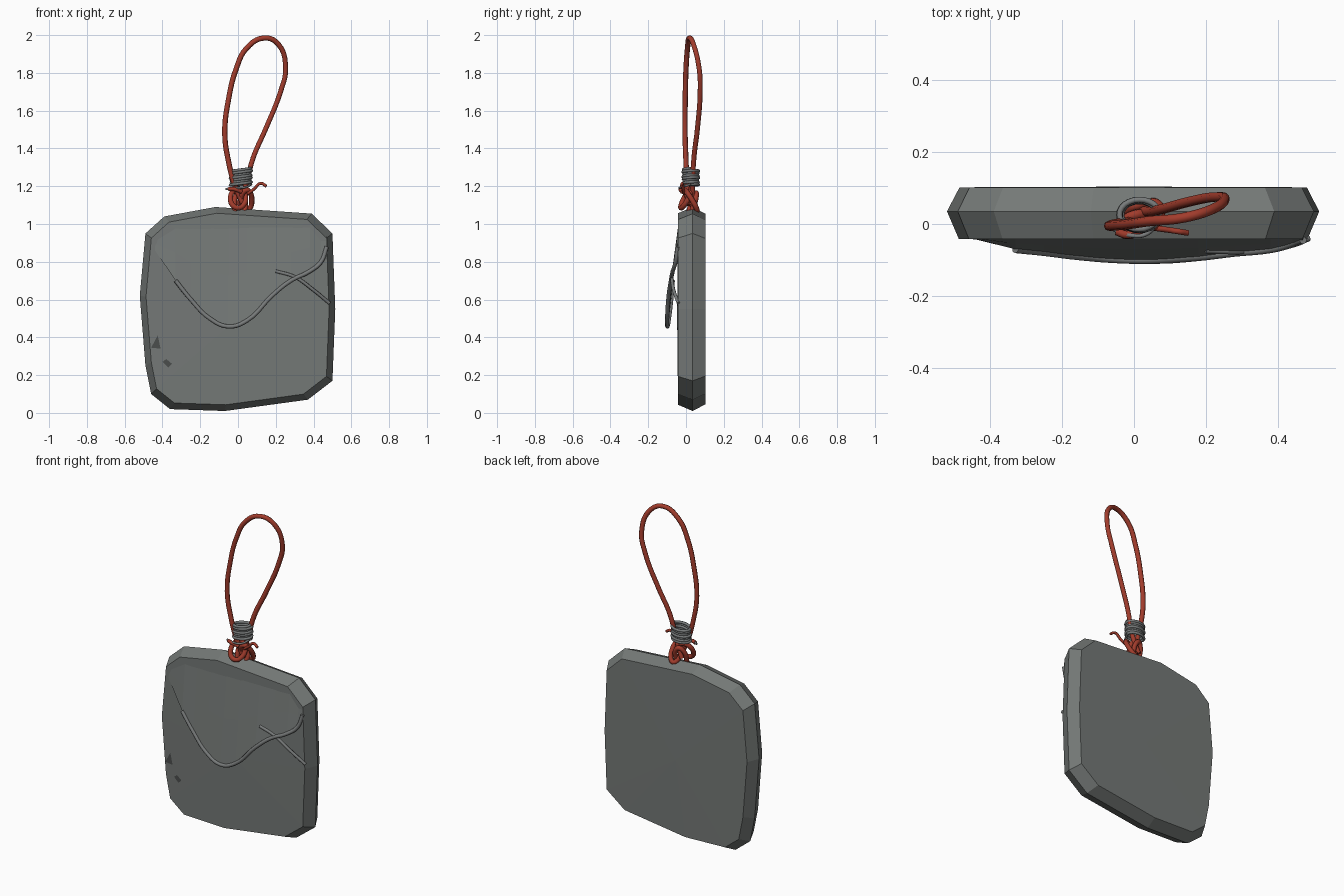
import bpy, bmesh, math
from mathutils import Vector

if "Cube" in bpy.data.objects:
    bpy.data.objects.remove(bpy.data.objects["Cube"])


def material(name, rgb):
    m = bpy.data.materials.new(name)
    m.use_nodes = True
    m.diffuse_color = (*rgb, 1)
    m.node_tree.nodes["Principled BSDF"].inputs["Base Color"].default_value = (*rgb, 1)
    return m


STONE = material("grey stone", (0.175, 0.19, 0.183))
WIRE = material("steel wire", (0.19, 0.2, 0.2))
CORD = material("red cord", (0.36, 0.045, 0.025))
CHIP = material("dark chip", (0.07, 0.075, 0.073))


def mesh_object(name, bm, mat):
    me = bpy.data.meshes.new(name)
    bm.to_mesh(me)
    bm.free()
    me.materials.append(mat)
    ob = bpy.data.objects.new(name, me)
    bpy.context.collection.objects.link(ob)
    return ob


def tube(name, points, radius, mat, closed=False):
    """Round strand through the points."""
    cu = bpy.data.curves.new(name, "CURVE")
    cu.dimensions = "3D"
    cu.bevel_depth = radius
    cu.bevel_resolution = 2
    cu.resolution_u = 5
    cu.use_fill_caps = True
    sp = cu.splines.new("BEZIER")
    sp.bezier_points.add(len(points) - 1)
    for bp, p in zip(sp.bezier_points, points):
        bp.co = p
        bp.handle_left_type = bp.handle_right_type = "AUTO"
    sp.use_cyclic_u = closed
    cu.materials.append(mat)
    ob = bpy.data.objects.new(name, cu)
    bpy.context.collection.objects.link(ob)
    return ob


# Slab: irregular outline, widest at mid depth, chamfered to both faces
outline = [(-.52, .62), (-.49, .95), (-.39, 1.04), (-.12, 1.09), (.39, 1.055),
           (.5, .95), (.515, .55), (.5, .17), (.37, .07), (-.07, .01),
           (-.36, .02), (-.46, .1), (-.49, .25)]
bm = bmesh.new()
rings = []
for y, inset in ((-.042, .033), (.035, 0), (.102, .035)):
    ring = []
    for x, z in outline:
        sx, sz = 1 - inset / .52, 1 - inset / .54
        ring.append(bm.verts.new((x * sx, y, .55 + (z - .55) * sz)))
    rings.append(ring)
n = len(outline)
for a, b in zip(rings, rings[1:]):
    for i in range(n):
        j = (i + 1) % n
        bm.faces.new((a[i], a[j], b[j], b[i]))
for ring, y in ((rings[0], -.047), (rings[2], .104)):
    mid = bm.verts.new((0, y, .5))
    for i in range(n):
        bm.faces.new((ring[i], ring[(i + 1) % n], mid))
bmesh.ops.recalc_face_normals(bm, faces=bm.faces)
mesh_object("slab", bm, STONE)

# Raised flap hanging from the top edge down to the edge wire
edge = [(-.33, -.07, .70), (-.25, -.078, .6), (-.15, -.09, .5), (-.05, -.098, .457),
        (.05, -.1, .49), (.18, -.092, .62), (.28, -.08, .7), (.38, -.07, .75),
        (.44, -.055, .8), (.47, -.045, .88)]
bm = bmesh.new()
rows = []
for p in [(-.44, -.043, .86)] + edge:
    top = Vector((p[0], -.04, 1.0 if abs(p[0]) < .4 else .93))
    rows.append([bm.verts.new(top.lerp(Vector(p), t)) for t in (0, .5, 1)])
for a, b in zip(rows, rows[1:]):
    for i in range(2):
        bm.faces.new((a[i], a[i + 1], b[i + 1], b[i]))
mesh_object("flap", bm, STONE)

# Wires on the front
tube("flap_edge_wire", edge, .011, WIRE)
tube("cross_wire", [(.2, -.073, .75), (.3, -.075, .72), (.4, -.065, .65), (.485, -.04, .58)],
     .009, WIRE)

# Small dark chips on the front face
for k, chip in enumerate([[(-.46, .345), (-.41, .34), (-.425, .41)],
                          [(-.40, .27), (-.37, .24), (-.35, .26), (-.38, .285)]]):
    bm = bmesh.new()
    bm.faces.new([bm.verts.new((x, -.048, z)) for x, z in chip])
    mesh_object("chip_%d" % (k + 1), bm, CHIP)

# Hanging loop
tube("cord_loop", [(.03, .01, 1.1), (-.015, .005, 1.2), (-.05, 0, 1.33), (-.07, -.005, 1.48),
                   (-.05, -.004, 1.66), (-.01, 0, 1.82), (.045, .008, 1.93),
                   (.14, .018, 1.985), (.215, .04, 1.95), (.252, .07, 1.82),
                   (.225, .075, 1.7), (.145, .06, 1.5), (.08, .042, 1.35),
                   (.04, .035, 1.2), (.0, .04, 1.1)], .014, CORD)

# Knot: small tilted rings threaded through the slab top
for name, cx, cy, cz, rx, rz, lean in (("knot_left", -.0, .0, 1.135, .04, .05, .5),
                                       ("knot_right", .045, .025, 1.125, .028, .055, -.6),
                                       ("knot_eye", .01, .035, 1.105, .03, .06, .3)):
    pts = []
    for i in range(8):
        a = math.tau * i / 8
        dx, dz = rx * math.cos(a), rz * math.sin(a)
        pts.append((cx + dx, cy + lean * dz + .3 * dx, cz + dz))
    tube(name, pts, .014, CORD, True)

# Loose cord ends
tube("cord_end_right", [(.05, -.01, 1.16), (.085, -.015, 1.185), (.12, -.02, 1.215),
                        (.15, -.025, 1.2)], .008, CORD)
tube("cord_end_left", [(.02, -.02, 1.17), (-.02, -.03, 1.185), (-.05, -.02, 1.185)], .011, CORD)

# Wire binding coiled around the cord
turns, steps = 7, 12
coil = []
for i in range(turns * steps + 1):
    a = math.tau * i / steps
    r = .053 + .004 * math.sin(a * .37)
    coil.append((.015 + r * math.cos(a), .025 + .75 * r * math.sin(a),
                 1.205 + .085 * i / (turns * steps) + .005 * math.cos(a)))
coil.append((-.06, .0, 1.19))
coil_ob = tube("wire_binding", coil[:-1], .008, WIRE)
coil_ob.data.resolution_u = 2
tube("wire_binding_end", [coil[0], (.04, -.025, 1.195), (-.02, -.03, 1.19), (-.065, -.01, 1.185)],
     .006, WIRE)
